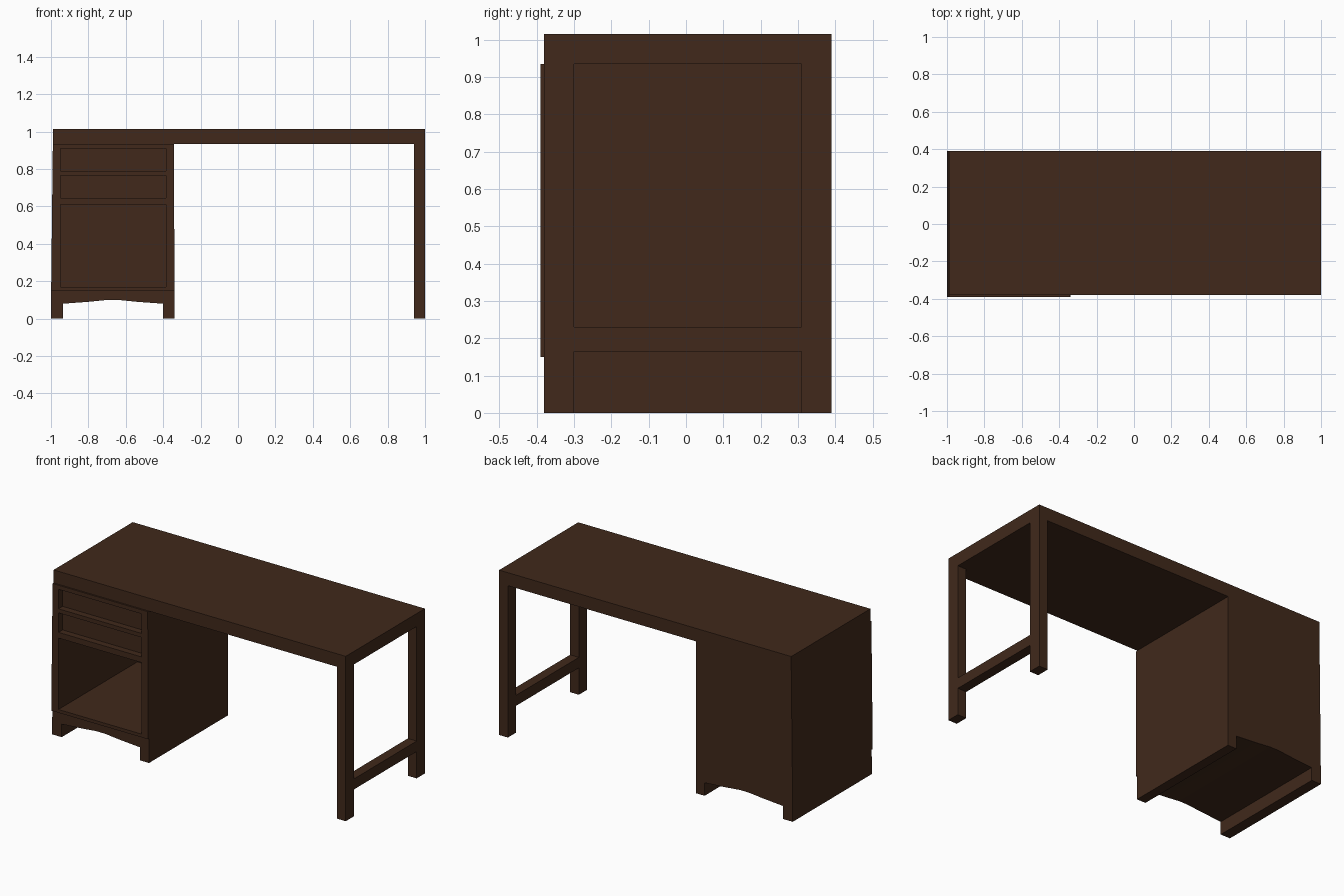
import bpy, bmesh

if "Cube" in bpy.data.objects:
    bpy.data.objects.remove(bpy.data.objects["Cube"])

wood = bpy.data.materials.new("dark_wood")
wood.diffuse_color = (0.052, 0.022, 0.011, 1)
wood.use_nodes = True
wood.node_tree.nodes["Principled BSDF"].inputs["Base Color"].default_value = wood.diffuse_color

FRONT, BACK = -0.38, 0.39
TOP_Z, UNDER_Z, BASE_Z = 1.015, 0.935, 0.15


def prism(name, profile, y0, y1):
    """Extrude an (x, z) outline from y0 to y1."""
    bm = bmesh.new()
    face = bm.faces.new([bm.verts.new((x, y0, z)) for x, z in profile])
    ext = bmesh.ops.extrude_face_region(bm, geom=[face])
    verts = [v for v in ext["geom"] if isinstance(v, bmesh.types.BMVert)]
    bmesh.ops.translate(bm, verts=verts, vec=(0, y1 - y0, 0))
    bmesh.ops.recalc_face_normals(bm, faces=bm.faces)
    me = bpy.data.meshes.new(name)
    bm.to_mesh(me)
    bm.free()
    me.materials.append(wood)
    ob = bpy.data.objects.new(name, me)
    bpy.context.collection.objects.link(ob)
    return ob


def box(name, x0, x1, y0, y1, z0, z1):
    return prism(name, [(x0, z0), (x1, z0), (x1, z1), (x0, z1)], y0, y1)


# Desk top
box("desk_top", -0.99, 1.0, FRONT, BACK, UNDER_Z, TOP_Z)

# Right-hand leg frame
box("front_leg", 0.94, 1.0, FRONT, -0.30, 0, UNDER_Z)
box("back_leg", 0.94, 1.0, 0.31, BACK, 0, UNDER_Z)
box("leg_stretcher", 0.94, 1.0, -0.30, 0.31, 0.165, 0.23)

# Pedestal base with an arched underside between two feet
arch = [(-0.935, 0.08), (-0.80, 0.09), (-0.70, 0.10),
        (-0.64, 0.10), (-0.54, 0.09), (-0.40, 0.08)]
prism("pedestal_base",
      [(-1.0, 0), (-0.935, 0)] + arch + [(-0.40, 0), (-0.34, 0),
       (-0.34, BASE_Z), (-0.999, BASE_Z)], FRONT, BACK)

# Pedestal carcass: side walls lean in very slightly toward the top
L, R = -0.95, -0.385
left_wall = [(-0.999, BASE_Z), (L, BASE_Z), (L, UNDER_Z), (-0.99, UNDER_Z)]
right_wall = [(R, BASE_Z), (-0.34, BASE_Z), (-0.342, UNDER_Z), (R, UNDER_Z)]
FACE = -0.39
for name, outline in (("left", left_wall), ("right", right_wall)):
    prism(f"pedestal_{name}_wall", outline, FACE, BACK)
box("pedestal_floor", L, R, FACE, BACK, BASE_Z, 0.17)
box("pedestal_back", L, R, BACK - 0.012, BACK, 0.17, 0.61)

# Drawer block set back behind the front rails
RECESS = -0.35
box("drawer_block", L, R, RECESS, BACK, 0.61, UNDER_Z)
for name, z0, z1 in (("top", 0.91, UNDER_Z), ("middle", 0.765, 0.79),
                     ("lower", 0.61, 0.645)):
    box(f"{name}_drawer_rail", L, R, FACE, RECESS, z0, z1)
